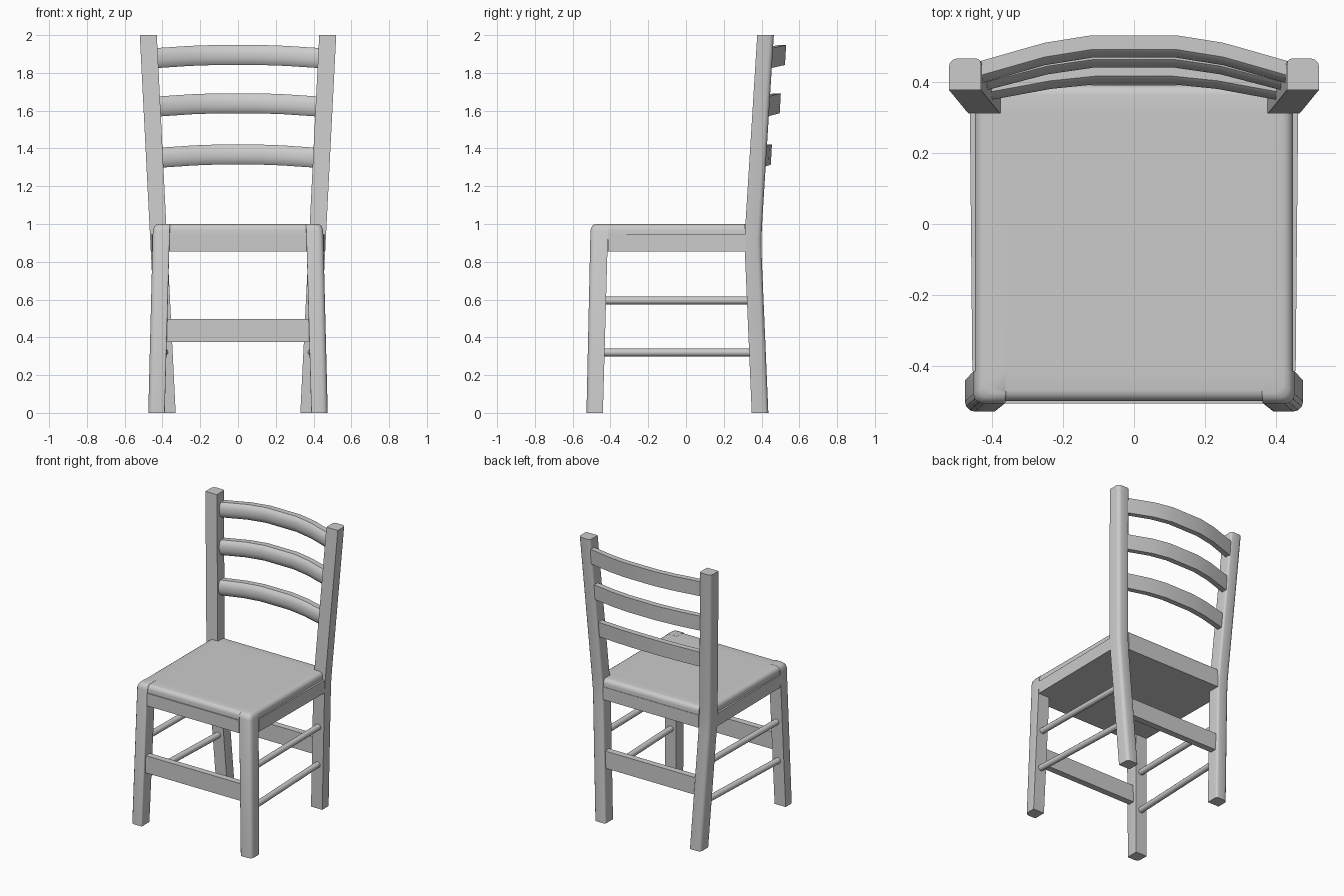
import bpy, bmesh, math
from mathutils import Vector

if "Cube" in bpy.data.objects:
    bpy.data.objects.remove(bpy.data.objects["Cube"])


def finish(name, bm, mirror=False, angle=40):
    bmesh.ops.recalc_face_normals(bm, faces=bm.faces)
    me = bpy.data.meshes.new(name)
    bm.to_mesh(me)
    bm.free()
    ob = bpy.data.objects.new(name, me)
    bpy.context.collection.objects.link(ob)
    if mirror:
        m = ob.modifiers.new("Mirror", 'MIRROR')
        m.use_clip = m.use_mirror_merge = False
    bpy.ops.object.select_all(action='DESELECT')
    ob.select_set(True)
    bpy.context.view_layer.objects.active = ob
    bpy.ops.object.shade_smooth_by_angle(angle=math.radians(angle))
    return ob


def loft(name, rings, mirror=False):
    """Skin a list of matching closed rings and cap both ends."""
    bm = bmesh.new()
    vs = [[bm.verts.new(p) for p in r] for r in rings]
    n = len(vs[0])
    for a, b in zip(vs, vs[1:]):
        for i in range(n):
            j = (i + 1) % n
            bm.faces.new((a[i], a[j], b[j], b[i]))
    bm.faces.new(vs[0])
    bm.faces.new(vs[-1])
    return finish(name, bm, mirror)


def section(x0, x1, y0, y1, z, radii):
    """Rectangle with rounded corners, order: (x0,y0) (x1,y0) (x1,y1) (x0,y1)."""
    pts = []
    corners = [(x0, y0, 1, 1), (x1, y0, -1, 1), (x1, y1, -1, -1), (x0, y1, 1, -1)]
    for k, ((x, y, sx, sy), r) in enumerate(zip(corners, radii)):
        if r == 0:
            pts.append((x, y, z))
            continue
        for i in range(4):
            a = math.radians(180 + 90 * k + 30 * i)
            pts.append((x + sx * r + r * math.cos(a), y + sy * r + r * math.sin(a), z))
    return pts


def box(name, x, y0, y1, z0, z1):
    return loft(name, [section(-x, x, y0, y1, z, (0, 0, 0, 0)) for z in (z0, z1)])


def notched_slab(name, front, back, half_front, half_back, z0, z1, bevel=0):
    """Seat outline with corners cut out for the four legs."""
    half = [(0.362, front), (0.362, -0.413), (half_front, -0.413),
            (half_back, 0.312), (0.375, 0.312), (0.375, back)]
    outline = half + [(-x, y) for x, y in reversed(half)]
    bm = bmesh.new()
    bot = bm.faces.new([bm.verts.new((x, y, z0)) for x, y in outline])
    ext = bmesh.ops.extrude_face_region(bm, geom=[bot], use_keep_orig=True)
    bmesh.ops.translate(bm, vec=(0, 0, z1 - z0),
                        verts=[g for g in ext['geom'] if isinstance(g, bmesh.types.BMVert)])
    if bevel:
        # round the exposed top edges
        edges = [e for e in bm.edges if all(v.co.z > z1 - 1e-4 for v in e.verts)
                 and (abs(e.verts[0].co.y - e.verts[1].co.y) < 1e-4
                      and abs(e.verts[0].co.x + e.verts[1].co.x) < 1e-4
                      or min(abs(v.co.x) for v in e.verts) > 0.42)]
        bmesh.ops.bevel(bm, geom=edges, offset=bevel, segments=4, profile=0.5, affect='EDGES')
    return finish(name, bm)


# Front legs: tapered splay, rounded outer front corner, domed top
rings = []
for z, inset in ((0, 0), (0.965, 0), (0.985, 0.006), (0.996, 0.016), (1.0, 0.03)):
    x_out, y_front = 0.475 - 0.025 * z, -0.527 + 0.022 * z
    rings.append(section(0.388 - 0.028 * z, x_out - inset,
                         y_front + inset, -0.44 + 0.028 * z, z, (0.006, 0.028, 0, 0)))
loft("front_legs", rings, mirror=True)

# Back legs running up into the back posts, bent at seat height
rings = []
for z, y in ((0, 0.348), (0.82, 0.313), (0.92, 0.311), (1.02, 0.316), (2.0, 0.377)):
    rings.append(section(0.33 + 0.05 * z, 0.418 + 0.051 * z, y, y + 0.088, z,
                         (0, 0, 0.024, 0.014)))
loft("back_posts", rings, mirror=True)

# Apron frame and seat pad
notched_slab("seat_frame", -0.504, 0.395, 0.454, 0.461, 0.855, 0.945)
notched_slab("seat", -0.497, 0.392, 0.447, 0.447, 0.94, 0.999, 0.03)

# Flat stretchers, front and back
box("front_stretcher", 0.395, -0.50, -0.455, 0.375, 0.497)
box("back_stretcher", 0.37, 0.355, 0.40, 0.375, 0.497)

# Round side rods
for label, z in (("lower", 0.32), ("upper", 0.595)):
    a = Vector((0.431 - 0.026 * z, -0.46, z))
    b = Vector((0.374 + 0.05 * z, 0.37, z))
    circle = [(0.021 * math.cos(t * math.tau / 12), 0.021 * math.sin(t * math.tau / 12))
              for t in range(12)]
    loft(label + "_side_rods", [[(p.x + u, p.y, p.z + v) for u, v in circle]
                                for p in (a, b)], mirror=True)

# Curved back slats: rounded front, flat back, slightly arched
for i, (z, y_back, bow, half) in enumerate(((1.351, 0.455, 0.045, 0.41),
                                            (1.622, 0.502, 0.066, 0.425),
                                            (1.878, 0.53, 0.075, 0.44))):
    h = 0.053
    profile = [(-0.006, -h), (0, h), (-0.04, h), (-0.054, h * 0.75), (-0.063, h * 0.3),
               (-0.063, -h * 0.3), (-0.056, -h * 0.75), (-0.044, -h)]
    rings = []
    for t, f in ((-1, 1), (-0.57, 0.28), (-0.27, 0), (0.27, 0), (0.57, 0.28), (1, 1)):
        rings.append([(t * half, y_back - bow * f + py, z + 0.018 * (1 - t * t) + pz)
                      for py, pz in profile])
    loft(f"back_slat_{i + 1}", rings)
